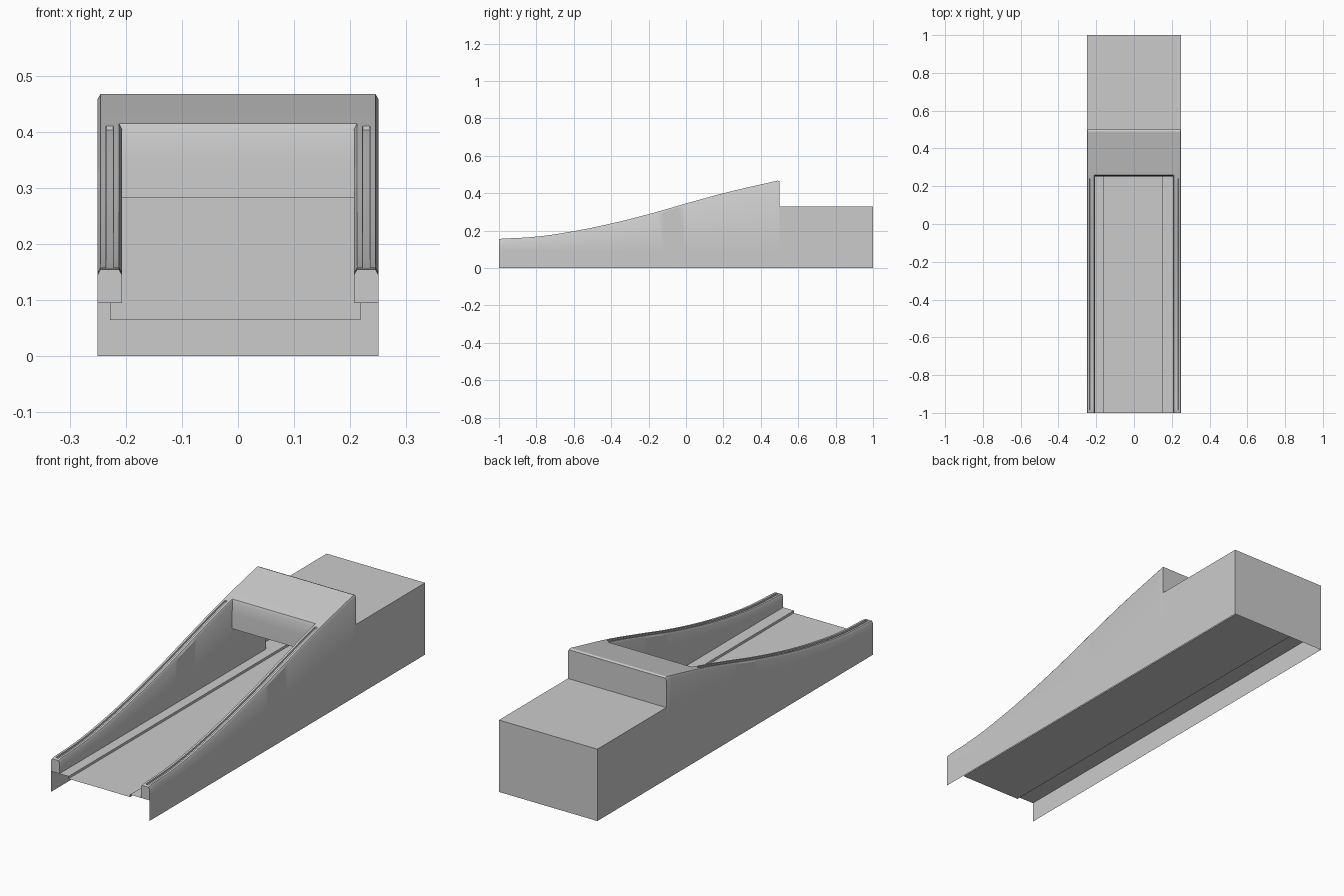
import bpy, bmesh, math

if "Cube" in bpy.data.objects:
    bpy.data.objects.remove(bpy.data.objects["Cube"])

grey = bpy.data.materials.new("plain_grey")
grey.diffuse_color = (0.6, 0.6, 0.6, 1)
grey.use_nodes = True
grey.node_tree.nodes["Principled BSDF"].inputs["Base Color"].default_value = grey.diffuse_color


def make(name, verts, faces):
    bm = bmesh.new()
    vs = [bm.verts.new(v) for v in verts]
    for f in faces:
        bm.faces.new([vs[i] for i in f])
    bmesh.ops.recalc_face_normals(bm, faces=bm.faces[:])
    me = bpy.data.meshes.new(name)
    bm.to_mesh(me)
    bm.free()
    me.materials.append(grey)
    ob = bpy.data.objects.new(name, me)
    bpy.context.collection.objects.link(ob)
    bpy.ops.object.select_all(action='DESELECT')
    ob.select_set(True)
    bpy.context.view_layer.objects.active = ob
    bpy.ops.object.shade_smooth_by_angle(angle=math.radians(30))
    return ob


def loft(name, rows, extra=()):
    """Skin a list of equally long rows of points."""
    n = len(rows[0])
    faces = [(r * n + i, r * n + i + 1, (r + 1) * n + i + 1, (r + 1) * n + i)
             for r in range(len(rows) - 1) for i in range(n - 1)]
    return make(name, [p for row in rows for p in row], faces + list(extra))


# Side height every 0.2 along y, with one guide value past each end
H = [0.165, 0.158, 0.168, 0.197, 0.238, 0.288, 0.345, 0.400, 0.447, 0.490, 0.52]


def top(y):
    s = (y + 1) / 0.2
    k = min(int(s), 7)
    t = s - k
    a, b, c, d = H[k:k + 4]
    z = 0.5 * (2 * b + (c - a) * t + (2 * a - 5 * b + 4 * c - d) * t * t
               + (3 * b - a - 3 * c + d) * t ** 3)
    if y < -0.98:
        z -= 0.004 * (-0.98 - y) / 0.02
    if y > 0.49:
        z -= 0.006 * (y - 0.49) / 0.01
    return z


ys = sorted([-1, -0.99, -0.986, -0.985, 0.24, 0.241, 0.26, 0.49, 0.5]
            + [-0.96 + 0.04 * i for i in range(30)]
            + [0.3, 0.34, 0.38, 0.42, 0.46])


# Curved side walls with a chamfered top, shallow rail groove and thin outer skirt
def side_wall(name, s):
    rows = []
    for y in ys:
        t = top(y)
        g = 0.007 if -0.9855 < y < 0.2405 else 0
        sec = [(0.25, 0.095), (0.207, 0.095), (0.207, t - 0.009), (0.212, t),
               (0.222, t), (0.223, t - g), (0.234, t - g), (0.235, t),
               (0.245, t), (0.25, t - 0.009), (0.25, 0.095), (0.25, 0.0)]
        rows.append([(s * x, y, z) for x, z in sec])
    loft(name, rows, [tuple(range(1, 11))])


side_wall("right_side_wall", 1)
side_wall("left_side_wall", -1)

# Hood bridging the walls: underside, front face, sloping roof
roof_ys = [0.26, 0.3, 0.34, 0.38, 0.42, 0.46, 0.49, 0.5]
path = [(0.5, 0.283), (0.252, 0.283), (0.253, 0.35), (0.256, 0.405)]
path += [(y, top(y)) for y in roof_ys]
loft("hood", [[(-0.212, y, z), (0.212, y, z)] for y, z in path])
zt = top(0.5)
make("hood_back", [(-0.25, 0.5, 0.33), (0.25, 0.5, 0.33), (0.25, 0.5, zt - 0.009),
                   (0.245, 0.5, zt), (-0.245, 0.5, zt), (-0.25, 0.5, zt - 0.009)],
     [(0, 1, 2, 3, 4, 5)])

# Rear box, open underneath and at the front
X, Z = 0.25, 0.33
make("rear_box",
     [(-X, 0.5, 0), (-X, 0.5, Z), (X, 0.5, Z), (X, 0.5, 0),
      (-X, 1, 0), (-X, 1, Z), (X, 1, Z), (X, 1, 0)],
     [(0, 1, 5, 4), (1, 2, 6, 5), (2, 3, 7, 6), (4, 5, 6, 7)])

# Flat bed with a slightly sunken middle
bed = [(-0.249, 0.095), (-0.161, 0.095), (-0.161, 0.084),
       (0.152, 0.084), (0.152, 0.095), (0.249, 0.095)]
loft("bed", [[(x, y, z) for x, z in bed] for y in (-1, 0.999)])

# End plate closing the tunnel at the back
make("tunnel_end", [(-0.228, 0.985, 0.064), (0.218, 0.985, 0.064),
                    (0.218, 0.985, 0.325), (-0.228, 0.985, 0.325)], [(0, 1, 2, 3)])
